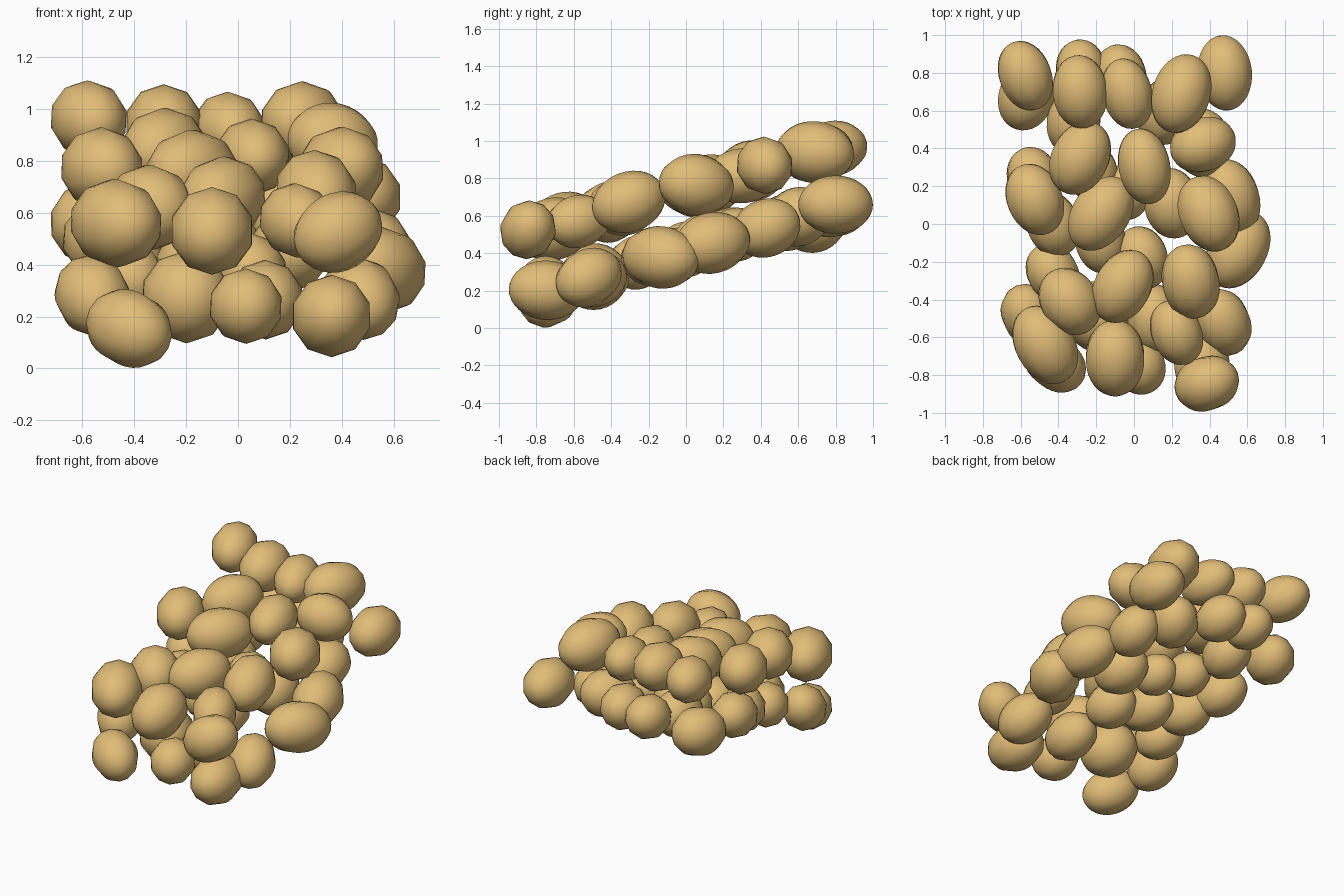
import bpy, bmesh, math
from mathutils import Matrix, Vector

mat = bpy.data.materials.new("tan")
mat.diffuse_color = (0.76, 0.51, 0.19, 1)


def pebble(name, x, y, z, width, length, yaw, pitch):
    """Egg-shaped pebble whose poles lie along its long axis."""
    bm = bmesh.new()
    bmesh.ops.create_uvsphere(bm, u_segments=10, v_segments=16, radius=1)
    turn = Matrix.Rotation(yaw, 4, 'Z') @ Matrix.Rotation(pitch, 4, 'X')
    size = Matrix.Diagonal((width * 1.06, length, width * 1.09, 1))
    bm.transform(Matrix.Translation(Vector((x, y, z))) @ turn @ size @ Matrix.Rotation(math.pi / 2, 4, 'X'))
    for f in bm.faces:
        f.smooth = True
    me = bpy.data.meshes.new(name)
    bm.to_mesh(me)
    bm.free()
    me.materials.append(mat)
    bpy.context.collection.objects.link(bpy.data.objects.new(name, me))


# each pebble: x, y, z, half width, half length, yaw, pitch
upper = [
    (-.575, .785, .96, .136, .19, .35, .15), (-.285, .70, .938, .143, .195, .1, .15),
    (-.035, .69, .923, .13, .19, .25, .15), (.25, .69, .94, .152, .213, -.3, -.1),
    (.365, .42, .87, .14, .178, -1.25, -.2), (-.285, .35, .84, .15, .203, -.45, .1),
    (.055, .305, .815, .135, .203, .2, .1), (-.175, .055, .755, .15, .215, -.6, .0),
    (.395, .055, .765, .152, .208, .4, -.12), (-.525, .13, .77, .145, .195, .4, .1),
    (-.06, -.33, .655, .147, .205, -.5, .15), (.30, -.305, .675, .148, .203, .2, .35),
    (-.34, -.41, .62, .15, .188, .6, .15), (.225, -.575, .57, .13, .178, .4, .2),
    (-.10, -.71, .53, .153, .205, 0, .25), (-.47, -.64, .56, .155, .22, .5, .1),
    (.385, -.845, .525, .139, .178, -1.25, .45),
]
lower_front = [
    (-.42, -.735, .154, .135, .183, .9, .35), (.03, -.75, .24, .133, .155, .3, .15),
    (.36, -.745, .202, .146, .203, .1, -.05), (-.56, -.48, .28, .135, .175, .4, .6),
    (-.20, -.49, .275, .163, .19, .3, .2), (.105, -.50, .265, .14, .185, .1, .15),
    (.47, -.52, .27, .14, .188, .4, .45), (-.43, -.26, .35, .132, .165, .5, .2),
    (.04, -.18, .375, .137, .17, .3, .15), (-.18, -.08, .39, .133, .183, .2, .1),
    (.55, -.135, .378, .153, .218, -.5, -.1), (-.43, .0, .42, .137, .178, .4, .2),
]
lower_back = [
    (.20, .11, .455, .146, .188, .2, .15), (.51, .14, .455, .15, .208, .3, .2),
    (-.53, .23, .495, .136, .183, .3, .25), (-.22, .27, .50, .132, .155, .2, .15),
    (-.04, .17, .475, .122, .15, 0, .15), (.36, .43, .535, .142, .185, 0, .35),
    (.17, .60, .595, .145, .188, -.4, .2), (-.32, .54, .565, .14, .178, -.1, .2),
    (-.57, .675, .56, .145, .182, -.3, .05), (-.07, .775, .635, .136, .178, .2, .2),
    (-.28, .81, .635, .131, .168, .1, .2), (.48, .80, .66, .143, .20, .1, 0),
]
for layer, items in (("upper", upper), ("lower_front", lower_front), ("lower_back", lower_back)):
    for i, p in enumerate(items):
        pebble(f"{layer}_pebble_{i + 1}", *p)
